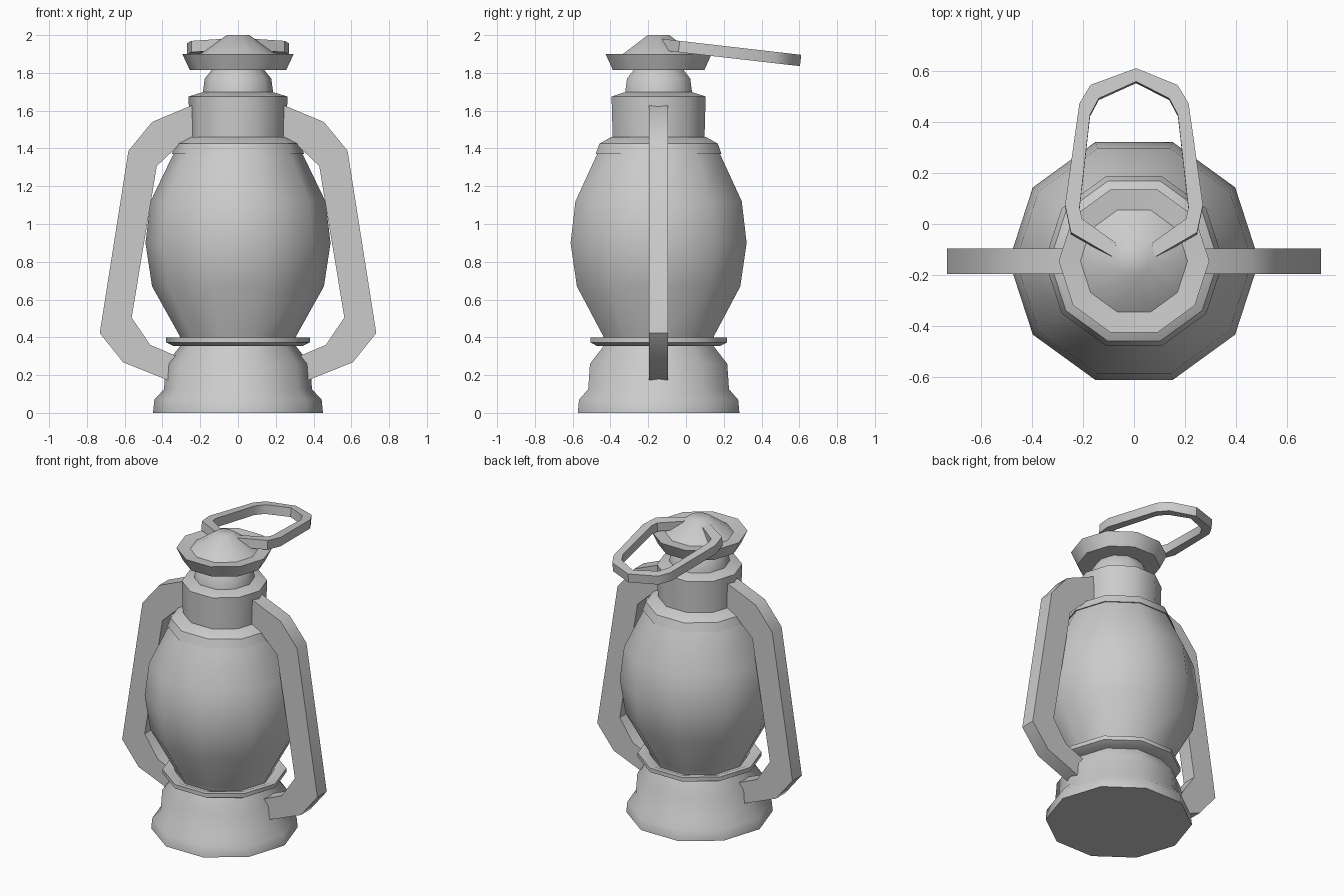
import bpy, bmesh, math
from mathutils import Vector

if "Cube" in bpy.data.objects:
    bpy.data.objects.remove(bpy.data.objects["Cube"])

AXIS_Y = -0.145
SIDES = 10


def finish(name, bm, angle=40):
    bmesh.ops.recalc_face_normals(bm, faces=bm.faces)
    mesh = bpy.data.meshes.new(name)
    bm.to_mesh(mesh)
    bm.free()
    ob = bpy.data.objects.new(name, mesh)
    bpy.context.collection.objects.link(ob)
    bpy.ops.object.select_all(action='DESELECT')
    ob.select_set(True)
    bpy.context.view_layer.objects.active = ob
    bpy.ops.object.shade_smooth_by_angle(angle=math.radians(angle))
    return ob


def skin(bm, rings):
    """Bridge consecutive vertex rings and cap both ends."""
    n = len(rings[0])
    for a, b in zip(rings, rings[1:]):
        for i in range(n):
            j = (i + 1) % n
            bm.faces.new((a[i], a[j], b[j], b[i]))
    bm.faces.new(rings[0])
    bm.faces.new(rings[-1])


def lathe(name, profile):
    """Ten-sided turned solid from (radius, z) points."""
    bm = bmesh.new()
    rings = []
    for r, z in profile:
        rings.append([bm.verts.new((r * math.cos(math.tau * i / SIDES),
                                    AXIS_Y + r * math.sin(math.tau * i / SIDES), z))
                      for i in range(SIDES)])
    skin(bm, rings)
    return finish(name, bm)


def band(name, outer, inner, place, offset):
    """Bent rectangular bar between two outlines, thickened by offset."""
    bm = bmesh.new()
    rings = []
    for o, i in zip(outer, inner):
        po, pi = place(*o), place(*i)
        rings.append([bm.verts.new(p) for p in (po, pi, pi + offset, po + offset)])
    skin(bm, rings)
    return finish(name, bm)


# Turned body
lathe("fuel_base", [(0.45, 0), (0.443, 0.07), (0.392, 0.125), (0.382, 0.26),
                    (0.305, 0.355), (0.30, 0.38)])
lathe("burner_flange", [(0.34, 0.353), (0.38, 0.373), (0.38, 0.40),
                        (0.35, 0.40), (0.31, 0.385)])
lathe("glass_globe", [(0.30, 0.375), (0.31, 0.41), (0.455, 0.67), (0.49, 0.90),
                      (0.463, 1.12), (0.335, 1.385)])
lathe("globe_collar", [(0.35, 1.37), (0.33, 1.425), (0.265, 1.46), (0.25, 1.462)])
lathe("chimney_band", [(0.255, 1.44), (0.262, 1.675), (0.18, 1.70)])
lathe("chimney_neck", [(0.187, 1.69), (0.176, 1.77), (0.135, 1.82)])
lathe("vent_cap", [(0.255, 1.815), (0.295, 1.90), (0.21, 1.892), (0.06, 2.0)])

# Side frame, mirrored to the other side
frame = band("side_frame",
             [(0.24, 1.63), (0.455, 1.54), (0.58, 1.388), (0.732, 0.422),
              (0.608, 0.268), (0.37, 0.172)],
             [(0.22, 1.45), (0.305, 1.425), (0.43, 1.307), (0.563, 0.505),
              (0.465, 0.36), (0.30, 0.29)],
             lambda x, z: Vector((x, AXIS_Y - 0.05, z)), Vector((0, 0.1, 0)))
frame.modifiers.new("mirror", 'MIRROR').use_axis[0] = True

# Carrying handle, tipped backward
SLOPE = -0.115
normal = Vector((0, -SLOPE, 1)).normalized()
half_outer = [(0.08, -0.13), (0.247, -0.033), (0.27, 0.075), (0.214, 0.472), (0.17, 0.545)]
half_inner = [(0.07, -0.075), (0.203, 0.02), (0.213, 0.065), (0.172, 0.428), (0.138, 0.492)]


def whole(half, tip):
    return half + [(0.008, tip)] + [(-x, y) for x, y in reversed(half)]


band("carry_handle", whole(half_outer, 0.61), whole(half_inner, 0.558),
     lambda x, y: Vector((x, y, 1.98 + SLOPE * (y + 0.125))), normal * -0.06)
